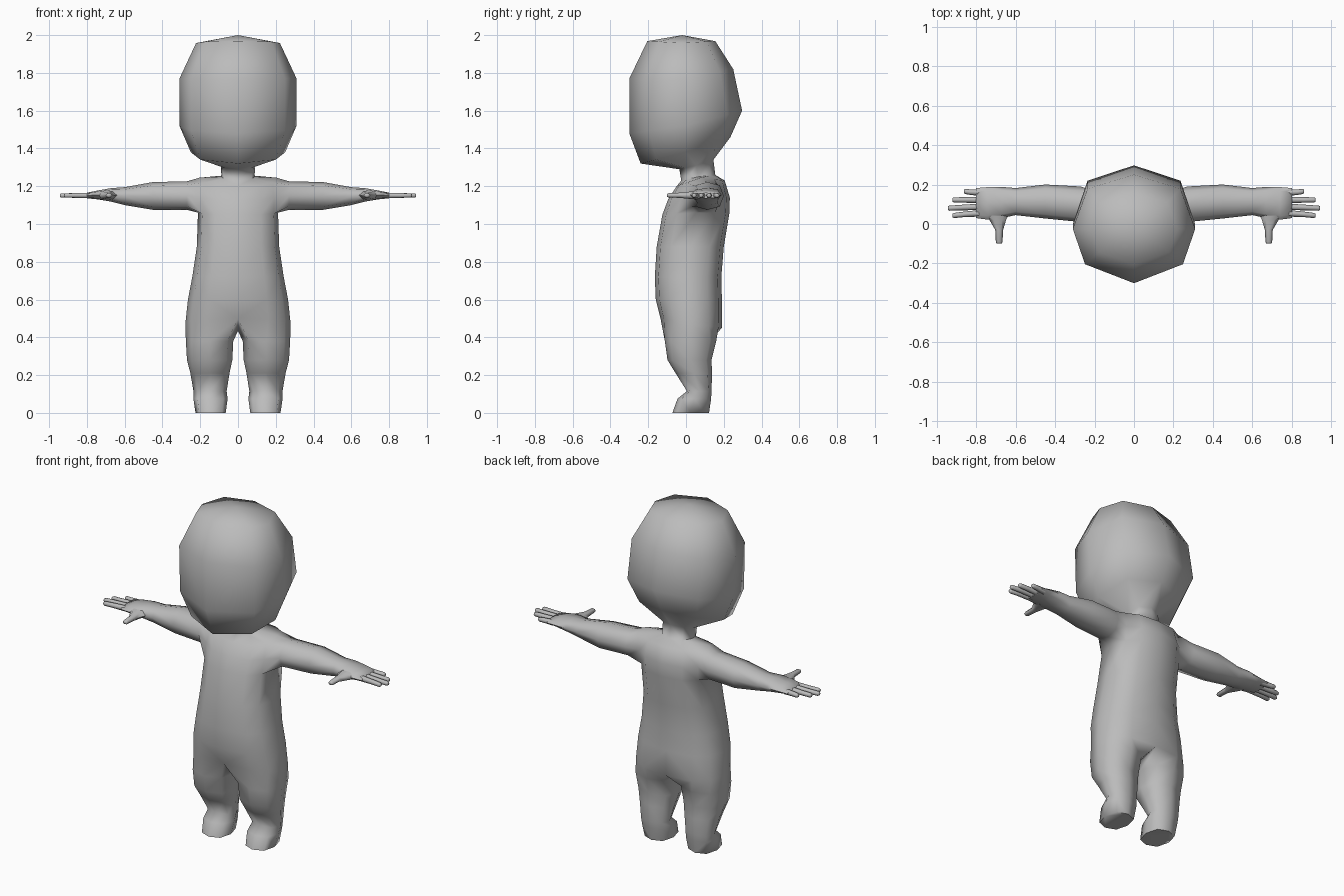
import bpy, bmesh, math

if "Cube" in bpy.data.objects:
    bpy.data.objects.remove(bpy.data.objects["Cube"], do_unlink=True)

skin = bpy.data.materials.new("plain grey")
skin.use_nodes = True
GREY = (0.5, 0.5, 0.5, 1)
skin.diffuse_color = GREY
skin.node_tree.nodes["Principled BSDF"].inputs["Base Color"].default_value = GREY


def spow(v, p=0.8):
    return math.copysign(abs(v) ** p, v)


def half_ring(pattern, w, yf, yb, zf, zs, zb):
    """Right half of a body ring; height runs front -> side -> back."""
    ym, d = (yf + yb) / 2, (yb - yf) / 2
    return [(w * u, ym + d * v, zs + abs(v) * ((zf if v < 0 else zb) - zs)) for u, v in pattern]


def add_row(bm, pts):
    return [bm.verts.new(p) for p in pts]


def bridge(bm, a, b, closed=False, skip=()):
    n = len(a)
    for i in range(n if closed else n - 1):
        if i not in skip:
            j = (i + 1) % n
            bm.faces.new((a[i], a[j], b[j], b[i]))


def tube(bm, rings):
    """Closed loft through rings, capped at both ends."""
    rows = [add_row(bm, r) for r in rings]
    for a, b in zip(rows, rows[1:]):
        bridge(bm, a, b, True)
    bm.faces.new(rows[0])
    bm.faces.new(rows[-1])


def finish(name, bm):
    bmesh.ops.remove_doubles(bm, verts=bm.verts, dist=0.0005)
    bmesh.ops.delete(bm, geom=[v for v in bm.verts if not v.link_faces], context="VERTS")
    bmesh.ops.recalc_face_normals(bm, faces=bm.faces)
    me = bpy.data.meshes.new(name)
    bm.to_mesh(me)
    bm.free()
    me.materials.append(skin)
    ob = bpy.data.objects.new(name, me)
    bpy.context.collection.objects.link(ob)
    ob.modifiers.new("Mirror", "MIRROR").merge_threshold = 0.001
    bpy.ops.object.select_all(action="DESELECT")
    ob.select_set(True)
    bpy.context.view_layer.objects.active = ob
    bpy.ops.object.shade_smooth_by_angle(angle=math.radians(80))


# Cross-sections: twelve-sided torso, eight-sided head and neck
torso_pat = [(spow(round(math.cos(math.radians(a)), 6)), spow(math.sin(math.radians(a))))
             for a in range(-90, 91, 30)]
oct_pat = [(0, -1), (.8, -.65), (1, 0), (.76, .74), (0, 1)]
head_pat = [oct_pat[i] for i in (0, 1, 1, 2, 3, 3, 4)]

# Torso from hips to shoulders: width, front y, back y, heights front/side/back
torso = [
    (.279, -.135, .190, .50, .47, .45),
    (.265, -.160, .190, .60, .60, .60),
    (.242, -.165, .187, .72, .72, .72),
    (.218, -.155, .200, .88, .88, .88),
    (.212, -.125, .230, 1.05, 1.06, 1.06),
    (.215, -.095, .232, 1.13, 1.15, 1.14),
    (.205, -.050, .205, 1.20, 1.245, 1.23),
]
# Neck and head
head = [
    (.088, -.025, .155, 1.23, 1.25, 1.26),
    (.090, -.035, .145, 1.29, 1.31, 1.34),
    (.250, -.240, .235, 1.32, 1.38, 1.46),
    (.310, -.300, .297, 1.48, 1.52, 1.60),
    (.310, -.300, .250, 1.77, 1.77, 1.82),
    (.222, -.205, .155, 1.968, 1.958, 1.968),
    (0, -.02, -.02, 2, 2, 2),
]

bm = bmesh.new()
rows = [add_row(bm, half_ring(torso_pat, *r)) for r in torso]
rows += [add_row(bm, half_ring(head_pat, *r)) for r in head]
for i, (a, b) in enumerate(zip(rows, rows[1:])):
    bridge(bm, a, b, skip=(2, 3) if i in (4, 5) else ())   # opening for the arm

# Arm and palm: x, y range, z range
lo, mid, top = rows[4:7]
prev = [lo[3], lo[2], mid[2], top[2], top[3], top[4], mid[4], lo[4]]
for x, y0, y1, z0, z1 in [
    (.27, .010, .190, 1.075, 1.226),
    (.45, .028, .200, 1.075, 1.222),
    (.60, .045, .182, 1.100, 1.195),
    (.67, .030, .188, 1.118, 1.190),
    (.74, .022, .187, 1.130, 1.178),
    (.80, .030, .182, 1.136, 1.166),
]:
    ring = []
    for k in range(8):
        a = math.radians(-90 - 45 * k)
        ring.append((x, (y0 + y1) / 2 + (y1 - y0) / 2 * spow(math.cos(a)),
                     (z0 + z1) / 2 + (z1 - z0) / 2 * spow(math.sin(a))))
    ring = add_row(bm, ring)
    bridge(bm, prev, ring, True)
    prev = ring
bm.faces.new(prev)

# Leg and foot: height, inner x, outer x, front y, back y
prev = rows[0] + [bm.verts.new((0, .03, .435))]
for z, x0, x1, y0, y1 in [
    (.38, .025, .276, -.112, .160),
    (.28, .030, .270, -.098, .135),
    (.21, .045, .252, -.055, .138),
    (.115, .060, .236, .005, .135),
    (.075, .055, .236, -.045, .133),
    (.0, .065, .225, -.072, .122),
]:
    ring = []
    for k in range(8):
        a = math.radians(-135 + 45 * k)
        ring.append(((x0 + x1) / 2 + (x1 - x0) / 2 * spow(math.cos(a)),
                     (y0 + y1) / 2 + (y1 - y0) / 2 * spow(math.sin(a)), z))
    ring = add_row(bm, ring)
    bridge(bm, prev, ring, True)
    prev = ring
bm.faces.new(prev)
finish("body", bm)

# Fingers: base y, tip y, tip x
hexagon = [(math.cos(math.radians(a)), math.sin(math.radians(a))) for a in range(0, 360, 60)]
bm = bmesh.new()
for yb, yt, xt in [(.055, .043, .92), (.087, .080, .943), (.122, .122, .92), (.158, .165, .862)]:
    tube(bm, [[(x, y + r * u, 1.151 + r * v) for u, v in hexagon]
              for x, y, r in [(.77, yb, .017), ((.80 + xt) / 2, (yb + yt) / 2, .014),
                              (xt - .008, yt, .013), (xt, yt, .009)]])
finish("fingers", bm)

# Thumb: x centre, y, half width, half thickness
bm = bmesh.new()
tube(bm, [[(x + w * u, y, 1.152 + h * v) for u, v in hexagon]
          for x, y, w, h in [(.695, .06, .065, .026), (.69, .02, .042, .022),
                             (.683, -.03, .020, .016), (.683, -.092, .017, .013),
                             (.683, -.10, .013, .009)]])
finish("thumb", bm)
